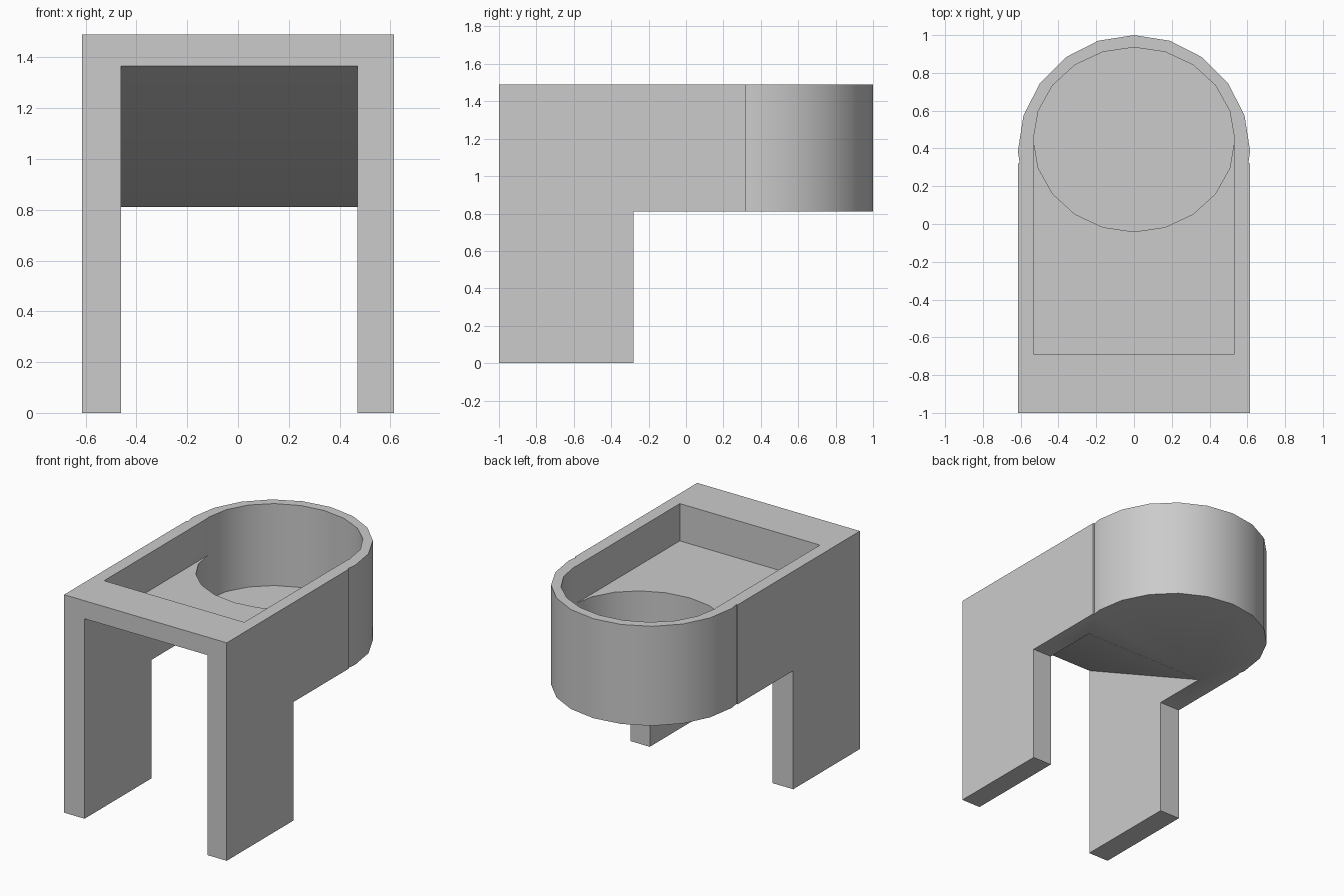
import bpy
import bmesh
from math import cos, sin, pi

if "Cube" in bpy.data.objects:
    bpy.data.objects.remove(bpy.data.objects["Cube"], do_unlink=True)

grey = bpy.data.materials.new("plain grey")
grey.use_nodes = True
grey.diffuse_color = (0.6, 0.6, 0.6, 1)
grey.node_tree.nodes["Principled BSDF"].inputs["Base Color"].default_value = (0.6, 0.6, 0.6, 1)


def prism(name, outline, axis, low, high):
    """Extrude a 2D outline along x (outline is y, z) or z (outline is x, y)."""
    place = (lambda p, d: (d, *p)) if axis == "x" else (lambda p, d: (*p, d))
    bm = bmesh.new()
    face = bm.faces.new([bm.verts.new(place(p, low)) for p in outline])
    top = bmesh.ops.extrude_face_region(bm, geom=[face])["geom"]
    shift = place((0, 0), high - low)
    bmesh.ops.translate(bm, vec=shift, verts=[g for g in top if isinstance(g, bmesh.types.BMVert)])
    bmesh.ops.recalc_face_normals(bm, faces=bm.faces[:])
    mesh = bpy.data.meshes.new(name)
    bm.to_mesh(mesh)
    bm.free()
    mesh.materials.append(grey)
    obj = bpy.data.objects.new(name, mesh)
    bpy.context.collection.objects.link(obj)
    return obj


def arc(cy, rx, ry, steps):
    """Points of a 20-sided ellipse, counter-clockwise from +x."""
    return [(rx * cos(i * pi / 10), cy + ry * sin(i * pi / 10)) for i in range(steps)]


def rect(a0, b0, a1, b1):
    return [(a0, b0), (a1, b0), (a1, b1), (a0, b1)]


# Full-height block with a rounded back and a small step where the round begins
W, H, STEP = 0.615, 1.49, 0.32
half = [(W, -1), (W, STEP), (W - 0.01, STEP)]
outline = half + arc(0.385, W, W, 11) + [(-x, y) for x, y in reversed(half)]
body = prism("stand_body", outline, "z", 0, H)

# Hollows: space behind the legs, sloped opening, shallow tray, round basin
opening = [(-1.1, -0.1), (0.105, -0.1), (0.105, 0.81), (-1, 1.367), (-1.1, 1.417)]
cutters = [
    prism("rear_clearance", rect(-0.28, -0.1, 1.1, 0.81), "x", -1, 1),
    prism("sloped_opening", opening, "x", -0.46, 0.47),
    prism("tray_recess", rect(-0.53, -0.69, 0.53, 0.44), "z", 1.235, 1.6),
    prism("round_basin", arc(0.447, 0.533, 0.488, 20), "z", 0.93, 1.6),
]
bpy.context.view_layer.objects.active = body
for cutter in cutters:
    cutter.hide_render = True
    mod = body.modifiers.new(cutter.name, "BOOLEAN")
    mod.operation = "DIFFERENCE"
    mod.solver = "EXACT"
    mod.object = cutter
    bpy.ops.object.modifier_apply(modifier=mod.name)
    bpy.data.objects.remove(cutter, do_unlink=True)

# Smooth the curved walls and keep the corners crisp
bpy.ops.object.select_all(action="DESELECT")
body.select_set(True)
bpy.ops.object.shade_smooth_by_angle(angle=pi / 6)
